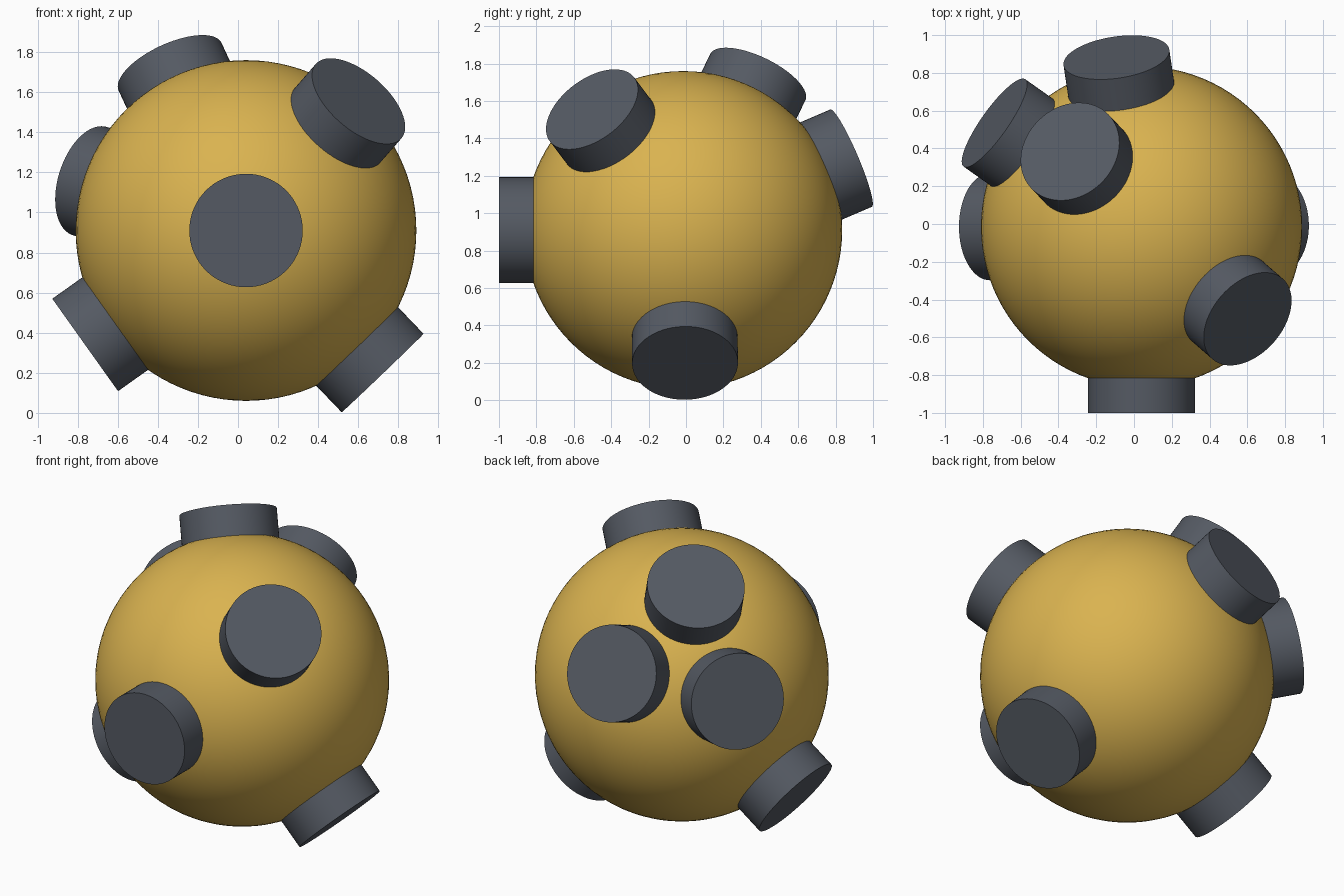
import bpy, math
from mathutils import Vector

if "Cube" in bpy.data.objects:
    bpy.data.objects.remove(bpy.data.objects["Cube"])

CENTRE = Vector((0.04, -0.015, 0.91))
BALL_R, STUD_R, STUD_END, STUD_START = 0.85, 0.283, 0.985, 0.70


def material(name, rgb):
    m = bpy.data.materials.new(name)
    m.diffuse_color = (*rgb, 1)
    m.use_nodes = True
    m.node_tree.nodes["Principled BSDF"].inputs["Base Color"].default_value = m.diffuse_color
    return m


gold = material("gold", (0.70, 0.45, 0.08))
slate = material("slate grey", (0.09, 0.102, 0.125))


def finish(name, mat):
    ob = bpy.context.object
    ob.name = name
    ob.data.materials.append(mat)
    bpy.ops.object.shade_smooth_by_angle(angle=math.radians(35))
    return ob


# Ball body
bpy.ops.mesh.primitive_uv_sphere_add(segments=96, ring_count=48, radius=BALL_R, location=CENTRE)
finish("ball", gold)


# Round studs pointing out of the ball
def stud(name, direction):
    d = Vector(direction).normalized()
    bpy.ops.mesh.primitive_cylinder_add(
        vertices=72, radius=STUD_R, depth=STUD_END - STUD_START,
        location=CENTRE + d * (STUD_START + STUD_END) / 2,
        rotation=d.to_track_quat('Z', 'Y').to_euler())
    finish(name, slate)


studs = {
    "front_stud": (0, -1, 0),
    "lower_right_stud": (0.69, 0.01, -0.72),
    "lower_left_stud": (-0.815, 0, -0.58),
    "upper_right_stud": (0.57, -0.495, 0.655),
    "top_back_stud": (-0.385, 0.405, 0.83),
    "back_stud": (-0.135, 0.91, 0.39),
    "back_left_stud": (-0.79, 0.558, 0.25),
}
for name, direction in studs.items():
    stud(name, direction)
